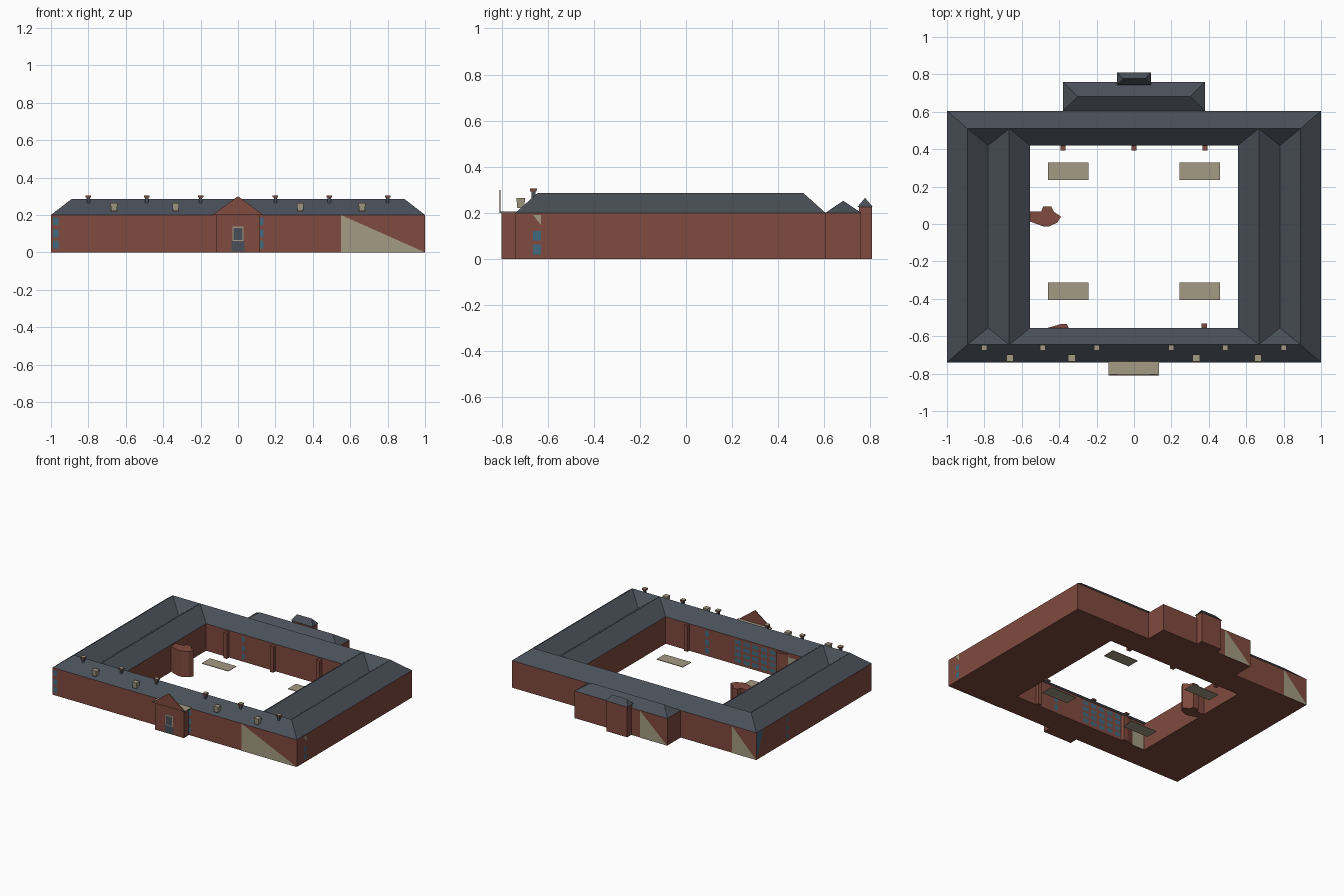
import bpy

if "Cube" in bpy.data.objects:
    bpy.data.objects.remove(bpy.data.objects["Cube"])


def material(name, rgb):
    m = bpy.data.materials.new(name)
    m.diffuse_color = (*rgb, 1)
    m.use_nodes = True
    m.node_tree.nodes["Principled BSDF"].inputs["Base Color"].default_value = m.diffuse_color
    return m


BRICK = material("brick", (0.216, 0.069, 0.049))
SLATE = material("slate", (0.068, 0.080, 0.100))
STONE = material("pale stone", (0.370, 0.325, 0.228))
GLASS = material("blue glass", (0.052, 0.142, 0.205))


def mesh(name, verts, faces, *mats):
    me = bpy.data.meshes.new(name)
    me.from_pydata(verts, [], faces)
    for m in mats:
        me.materials.append(m)
    me.update()
    ob = bpy.data.objects.new(name, me)
    bpy.context.collection.objects.link(ob)
    return ob


def prism(name, outline, z0, z1, mat):
    """Counter-clockwise plan outline raised from z0 to z1."""
    n = len(outline)
    v = [(x, y, z) for z in (z0, z1) for x, y in outline]
    f = [(i, (i + 1) % n, n + (i + 1) % n, n + i) for i in range(n)]
    f += [tuple(reversed(range(n))), tuple(range(n, 2 * n))]
    return mesh(name, v, f, mat)


def rect(x0, x1, y0, y1):
    return [(x0, y0), (x1, y0), (x1, y1), (x0, y1)]


def box(name, x0, x1, y0, y1, z0, z1, mat):
    return prism(name, rect(x0, x1, y0, y1), z0, z1, mat)


def roof(name, x0, x1, y0, y1, z0, z1, a, b):
    """Pitched roof over a rectangle, ridge running from a to b."""
    v = [(x, y, z0) for x, y in rect(x0, x1, y0, y1)] + [(*a, z1), (*b, z1)]
    if a[1] == b[1]:   # ridge along x
        f = [(0, 1, 5, 4), (1, 2, 5), (2, 3, 4, 5), (3, 0, 4)]
    else:              # ridge along y
        f = [(0, 1, 4), (1, 2, 5, 4), (2, 3, 5), (3, 0, 4, 5)]
    return mesh(name, v, f, SLATE)


def plates(name, axis, pos, shapes, mat):
    """Thin painted shapes (u, z) on a wall of constant x or y."""
    v, f = [], []
    for s in shapes:
        f.append(tuple(range(len(v), len(v) + len(s))))
        v += [(pos, u, z) if axis == "x" else (u, pos, z) for u, z in s]
    return mesh(name, v, f, mat)


def panes(u0, u1, rows):
    return [rect(u0, u1, a, b) for a, b in rows]


EAVE, RIDGE = 0.2, 0.285
ROWS = [(0.02, 0.062), (0.08, 0.122), (0.145, 0.187)]

# Brick ring of four wings around the courtyard
plan = rect(-1, 1, -0.74, 0.605) + rect(-0.555, 0.555, -0.555, 0.42)
ring_v = [(x, y, z) for z in (0, EAVE) for x, y in plan]
ring_f = []
for i in range(4):
    j = (i + 1) % 4
    ring_f += [(i, j, 8 + j, 8 + i), (4 + j, 4 + i, 12 + i, 12 + j), (j, i, 4 + i, 4 + j)]
mesh("wing_walls", ring_v, ring_f, BRICK)

# Main roofs: hipped front and back, double ridges on the sides
roof("front_roof", -1, 1, -0.74, -0.555, EAVE, RIDGE, (-0.89, -0.645), (0.89, -0.645))
roof("back_roof", -1, 1, 0.42, 0.605, EAVE, RIDGE, (-0.89, 0.51), (0.89, 0.51))
for side, s in (("left", -1), ("right", 1)):
    for part, a, b, r in (("outer", 1, 0.78, 0.89), ("inner", 0.78, 0.555, 0.667)):
        x0, x1 = sorted((s * a, s * b))
        roof(f"{side}_{part}_roof", x0, x1, -0.645, 0.51, EAVE, RIDGE,
             (s * r, -0.645), (s * r, 0.51))

# Back extension and its small annex
box("back_extension", -0.38, 0.38, 0.605, 0.76, 0, EAVE, BRICK)
roof("extension_roof", -0.38, 0.38, 0.605, 0.76, EAVE, 0.252, (-0.3, 0.682), (0.3, 0.682))
box("back_annex", -0.085, 0.085, 0.75, 0.808, 0, 0.225, BRICK)
roof("annex_roof", -0.09, 0.09, 0.743, 0.811, 0.225, 0.265, (-0.06, 0.777), (0.06, 0.777))

# Front porch with flat stone top and a thin gable
box("porch", -0.117, 0.117, -0.8, -0.74, 0, 0.2, BRICK)
box("porch_top", -0.137, 0.134, -0.806, -0.735, 0.2, 0.206, STONE)
gable = [(-0.137, 0.2), (0.134, 0.2), (0, 0.3)]
mesh("porch_gable", [(x, y, z) for y in (-0.81, -0.804) for x, z in gable],
     [(0, 1, 2), (5, 4, 3), (0, 3, 4, 1), (1, 4, 5, 2), (2, 5, 3, 0)], BRICK)
plates("door", "y", -0.803, [rect(-0.035, 0.035, 0.004, 0.06)], SLATE)
plates("door_window_frame", "y", -0.803, [rect(-0.03, 0.03, 0.06, 0.137)], STONE)
plates("door_window", "y", -0.805, [rect(-0.024, 0.024, 0.066, 0.131)], SLATE)

# Stone wedges painted on the outer walls
plates("front_stone_wedge", "y", -0.743, [[(0.55, 0), (1, 0), (0.55, EAVE)]], STONE)
plates("back_stone_wedge", "y", 0.608, [[(-1, 0), (-0.8, 0), (-0.8, EAVE)]], STONE)
plates("extension_stone_wedge", "y", 0.763, [[(-0.38, 0), (-0.157, 0), (-0.157, EAVE)]], STONE)
plates("right_stone_wedge", "x", 1.0, [[(-0.63, 0.148), (-0.63, 0.19), (-0.663, 0.19)]],
       STONE).location.x = 0.002

# Outer windows
plates("front_windows", "y", -0.743, panes(-0.99, -0.96, ROWS) + panes(0.117, 0.135, ROWS), GLASS)
plates("right_windows", "x", 1.002, panes(-0.663, -0.63, ROWS[:2]), GLASS)
plates("left_windows", "x", -1.002, panes(0.235, 0.255, ROWS), GLASS)
plates("left_corner_window", "x", -1.002, [[(0.6, 0.01), (0.6, 0.195), (0.53, 0.195)]], GLASS)

# Courtyard windows: a grid on the front wing, strips elsewhere
grid = []
for i in range(5):
    u = -0.345 + i * 0.07
    grid += panes(u, u + 0.05, [(0.02 + k * 0.045, 0.05 + k * 0.045) for k in range(4)])
plates("courtyard_window_grid", "y", -0.552, grid, GLASS)
plates("courtyard_front_strip", "y", -0.552, panes(0.2, 0.23, ROWS), GLASS)
plates("courtyard_back_strip", "y", 0.417, panes(-0.26, -0.235, ROWS), GLASS)
plates("courtyard_stone_panel", "y", -0.552, [rect(-0.545, -0.42, 0, 0.17)], STONE)

# Brick pilasters in the courtyard
for i, x in enumerate((-0.38, 0, 0.38)):
    box(f"back_pilaster_{i}", x - 0.014, x + 0.014, 0.392, 0.42, 0, 0.19, BRICK)
box("front_pilaster", 0.362, 0.39, -0.555, -0.533, 0, 0.19, BRICK)
prism("front_wedge_pilaster", [(-0.46, -0.555), (-0.35, -0.555), (-0.36, -0.535), (-0.39, -0.535)],
      0, 0.19, BRICK)

# Angular stair tower against the left wing
prism("stair_tower", [(-0.555, 0.013), (-0.485, -0.013), (-0.453, -0.013), (-0.41, 0.008),
                      (-0.39, 0.04), (-0.43, 0.067), (-0.442, 0.094), (-0.485, 0.094),
                      (-0.496, 0.067), (-0.555, 0.067)], 0, 0.19, BRICK)

# Stone slabs on the courtyard ground
for s in (-1, 1):
    for y in (-0.36, 0.282):
        x = s * 0.352
        box("ground_slab", x - 0.108, x + 0.108, y - 0.047, y + 0.047, 0, 0.004, STONE)


def flared_box(name, x, y, z0, z1, w0, w1, side, top):
    """Small roof box, wider at the top, with its own top colour."""
    v = [(x + a * w, y + b * w, z) for w, z in ((w0, z0), (w1, z1)) for a, b in rect(-1, 1, -1, 1)]
    f = [(i, (i + 1) % 4, 4 + (i + 1) % 4, 4 + i) for i in range(4)] + [(3, 2, 1, 0), (4, 5, 6, 7)]
    ob = mesh(name, v, f, side, top)
    ob.data.polygons[5].material_index = 1


# Chimneys and skylights along the front roof
for s in (-1, 1):
    for x in (0.2, 0.488, 0.8):
        flared_box("chimney", s * x, -0.662, 0.262, 0.295, 0.008, 0.009, SLATE, SLATE)
        flared_box("chimney_cap", s * x, -0.662, 0.293, 0.305, 0.014, 0.015, BRICK, STONE)
    for x in (0.333, 0.663):
        flared_box("skylight", s * x, -0.717, 0.222, 0.265, 0.015, 0.019, STONE, STONE)
